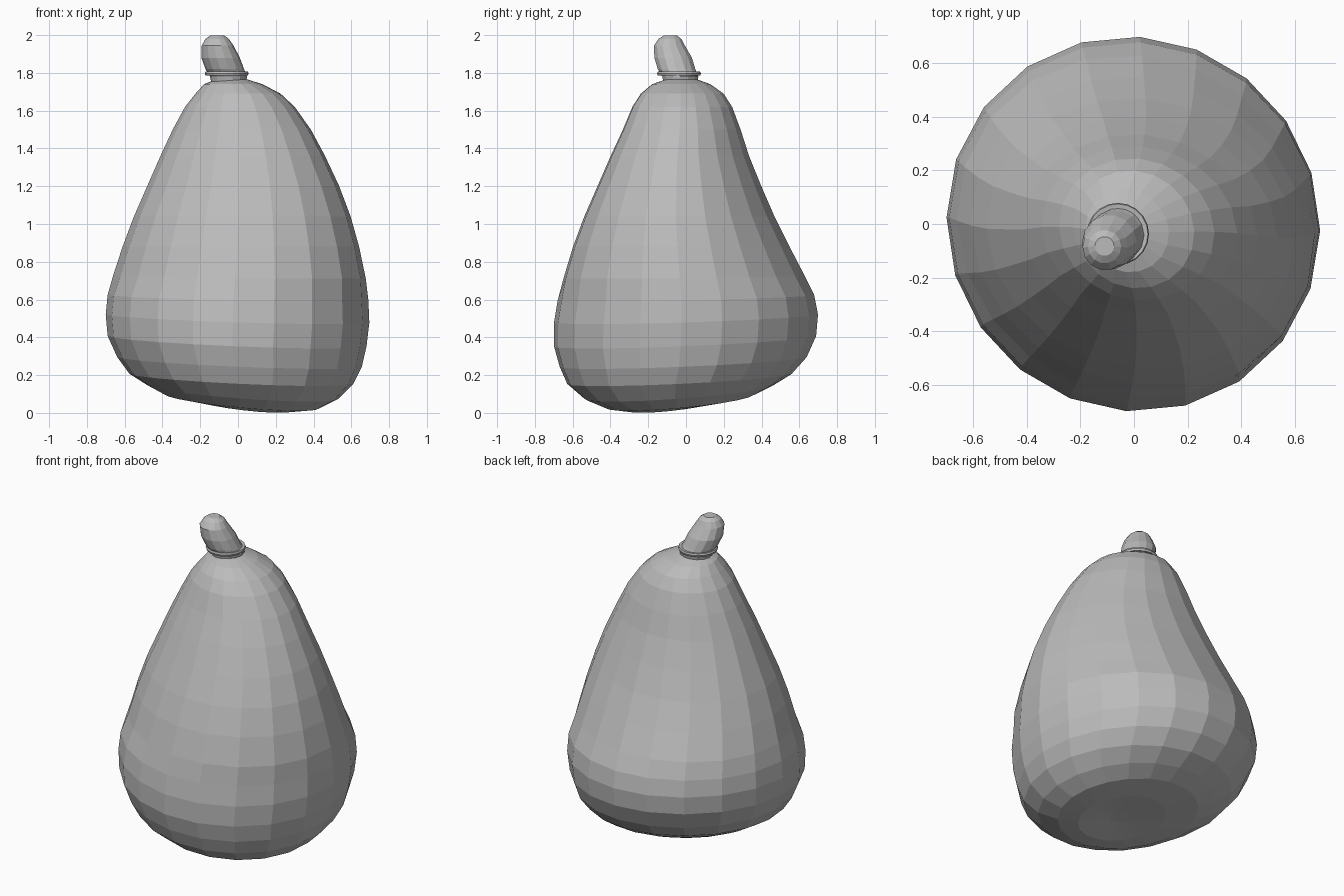
import bpy, bmesh, math

if "Cube" in bpy.data.objects:
    bpy.data.objects.remove(bpy.data.objects["Cube"], do_unlink=True)

TAU = 2 * math.pi
GREY = 0.5
mat = bpy.data.materials.new("plain grey")
mat.use_nodes = True
mat.diffuse_color = (GREY, GREY, GREY, 1)
mat.node_tree.nodes["Principled BSDF"].inputs["Base Color"].default_value = (GREY, GREY, GREY, 1)


def loft(name, rings, sides, phase=0.0, closed=False):
    """Skin stacked rings: centre x, y, z, half width, half depth, tilt, diagonal skew."""
    bm = bmesh.new()
    loops = []
    for cx, cy, z, rx, ry, tilt, skew in rings:
        loop = []
        for i in range(sides):
            a = phase + TAU * i / sides
            swell = 1 - skew * math.sin(2 * a)
            dx, dy = swell * rx * math.cos(a), swell * ry * math.sin(a)
            loop.append(bm.verts.new((cx + dx, cy + dy, z + tilt * (dy - dx))))
        loops.append(loop)
    pairs = list(zip(loops, loops[1:]))
    if closed:
        pairs.append((loops[-1], loops[0]))
    for low, high in pairs:
        for i in range(sides):
            j = (i + 1) % sides
            bm.faces.new((low[i], low[j], high[j], high[i]))
    if not closed:
        bm.faces.new(loops[0][::-1])
        bm.faces.new(loops[-1])
    bmesh.ops.recalc_face_normals(bm, faces=bm.faces)
    mesh = bpy.data.meshes.new(name)
    bm.to_mesh(mesh)
    bm.free()
    mesh.materials.append(mat)
    obj = bpy.data.objects.new(name, mesh)
    bpy.context.collection.objects.link(obj)
    return obj


def span(x0, x1, y0, y1, z, tilt=0.0):
    """Ring from its extents; the tilt drops it toward the front left."""
    skew = 0.015 if z < 0.7 else 0.035
    return ((x0 + x1) / 2, (y0 + y1) / 2, z, (x1 - x0) / 2, (y1 - y0) / 2, tilt, skew)


# Lopsided fruit body, leaning at the underside
body = [
    span(-0.03, 0.09, -0.14, -0.02, 0.06, 0.08),
    span(-0.22, 0.29, -0.31, 0.18, 0.04, 0.11),
    span(-0.39, 0.43, -0.42, 0.36, 0.062, 0.09),
    span(-0.48, 0.53, -0.54, 0.46, 0.11, 0.07),
    span(-0.575, 0.61, -0.63, 0.56, 0.18, 0.045),
    span(-0.64, 0.655, -0.67, 0.64, 0.27, 0.04),
    span(-0.69, 0.68, -0.70, 0.69, 0.38, 0.04),
    span(-0.70, 0.695, -0.70, 0.70, 0.50, 0.03),
    span(-0.69, 0.69, -0.68, 0.68, 0.61, 0.02),
    span(-0.66, 0.675, -0.65, 0.63, 0.72, 0.01),
    span(-0.61, 0.64, -0.60, 0.55, 0.88),
    span(-0.55, 0.595, -0.54, 0.47, 1.04),
    span(-0.48, 0.535, -0.47, 0.40, 1.20),
    span(-0.41, 0.46, -0.40, 0.335, 1.36),
    span(-0.345, 0.385, -0.335, 0.29, 1.50),
    span(-0.28, 0.30, -0.285, 0.245, 1.62),
    span(-0.225, 0.225, -0.24, 0.20, 1.69),
    span(-0.18, 0.13, -0.18, 0.13, 1.74),
    span(-0.12, 0.05, -0.11, 0.06, 1.765),
]
loft("fruit_body", body, 20, math.radians(-2))

# Bent stem with a blunt tip
stem = [(-0.05, -0.03, 1.74, 0.09), (-0.05, -0.03, 1.78, 0.098),
        (-0.07, -0.05, 1.82, 0.102), (-0.092, -0.068, 1.88, 0.102),
        (-0.108, -0.088, 1.945, 0.084), (-0.11, -0.085, 1.98, 0.062),
        (-0.11, -0.083, 1.998, 0.036)]
loft("stem", [(x, y, z, r, r, 0, 0) for x, y, z, r in stem], 14)

# Thin collar around the stem base
collar = [(0.095, 1.785), (0.112, 1.785), (0.116, 1.797), (0.112, 1.807), (0.095, 1.805)]
loft("stem_collar", [(-0.06, -0.037, z, r, r, 0, 0) for r, z in collar], 20, closed=True)
